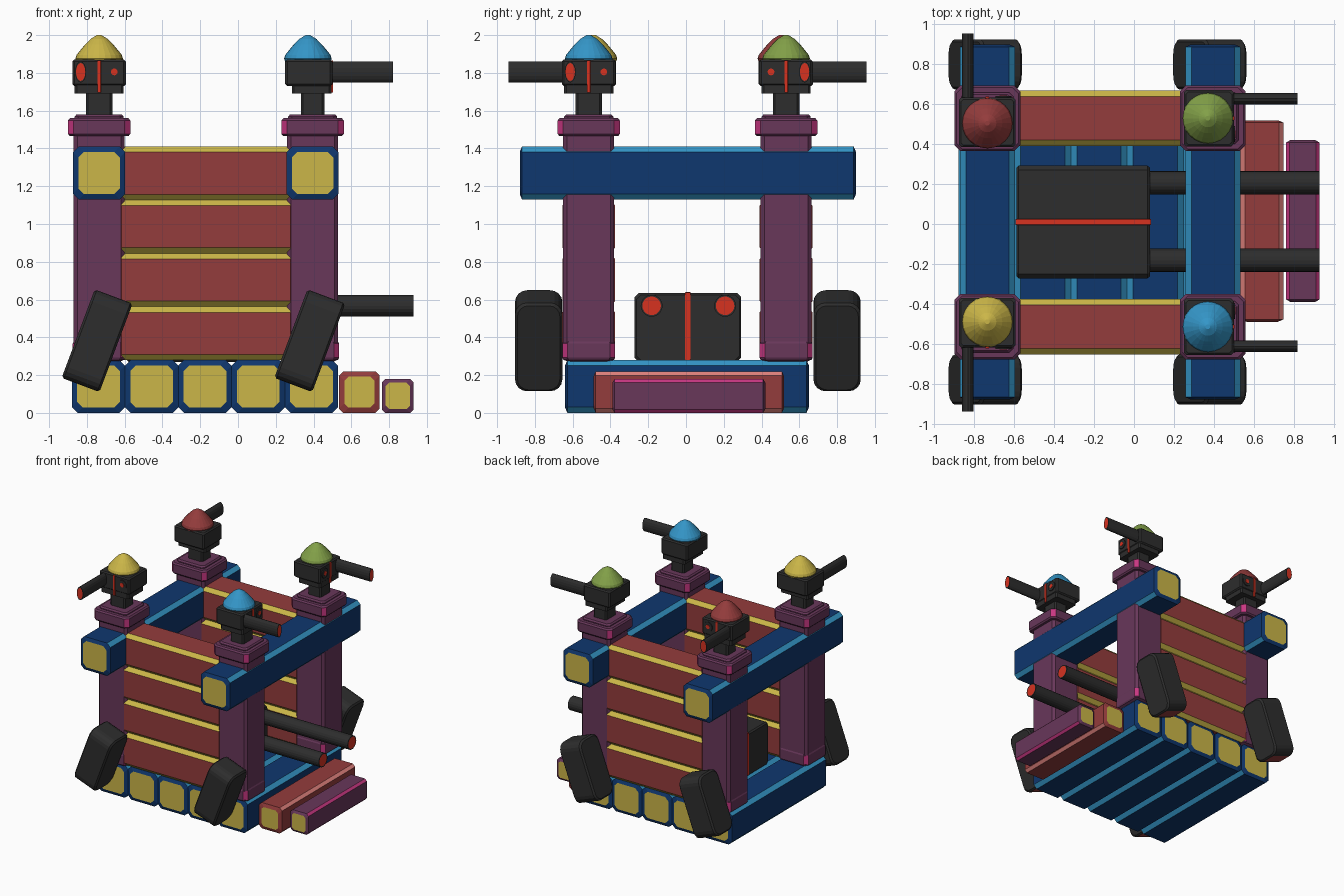
import bpy, bmesh, math
from mathutils import Vector, Matrix

if "Cube" in bpy.data.objects:
    bpy.data.objects.remove(bpy.data.objects["Cube"])


def lin(c):
    c /= 255
    return c / 12.92 if c <= 0.04045 else ((c + 0.055) / 1.055) ** 2.4


MATS = {}
for name, rgb in {"navy": (15, 55, 110), "sky blue": (52, 150, 200), "yellow": (203, 182, 72),
                  "brick red": (148, 60, 60), "plum": (104, 55, 90), "magenta": (200, 55, 130),
                  "black": (45, 45, 45), "signal red": (215, 50, 32), "green": (130, 160, 72),
                  "salmon": (225, 130, 125)}.items():
    m = bpy.data.materials.new(name)
    m.diffuse_color = (*[lin(c) for c in rgb], 1)
    m.use_nodes = True
    m.node_tree.nodes["Principled BSDF"].inputs["Base Color"].default_value = m.diffuse_color
    MATS[name] = m


def loft(name, rings, colours, rule):
    """Skin a stack of rings; rule(ring, side) picks the colour slot, ring -1/-2 are the end caps."""
    bm = bmesh.new()
    vs = [[bm.verts.new(p) for p in r] for r in rings]
    n = len(rings[0])
    for k in range(len(vs) - 1):
        for i in range(n):
            j = (i + 1) % n
            f = bm.faces.new((vs[k][i], vs[k][j], vs[k + 1][j], vs[k + 1][i]))
            f.material_index = rule(k, i)
    bm.faces.new(vs[0][::-1]).material_index = rule(-1, 0)
    bm.faces.new(vs[-1]).material_index = rule(-2, 0)
    bmesh.ops.recalc_face_normals(bm, faces=bm.faces)
    me = bpy.data.meshes.new(name)
    bm.to_mesh(me)
    bm.free()
    for c in colours:
        me.materials.append(MATS[c])
    ob = bpy.data.objects.new(name, me)
    bpy.context.collection.objects.link(ob)
    return ob


def log(name, axis, lo, hi, c, body, edge=None, cap=None, taper=0.012, inset=0.028):
    """Chamfered beam along an axis, with coloured long edges and inset end caps."""
    edge, cap = edge or body, cap or body
    lo, hi = Vector(lo), Vector(hi)
    mid, half = (lo + hi) / 2, (hi - lo) / 2
    u, v = (axis + 1) % 3, (axis + 2) % 3

    def ring(t, s):
        a, b = half[u] - s, half[v] - s
        out = []
        for p, q in ((a, b - c), (a - c, b), (c - a, b), (-a, b - c),
                     (-a, c - b), (c - a, -b), (a - c, -b), (a, c - b)):
            w = mid.copy()
            w[axis] += t
            w[u] += p
            w[v] += q
            out.append(w)
        return out
    L = half[axis]
    rings = [ring(-L, inset), ring(-L + taper, 0), ring(L - taper, 0), ring(L, inset)]
    return loft(name, rings, [body, edge, cap],
                lambda k, i: 2 if k < 0 else (1 if k == 1 and i % 2 == 0 else 0))


def tube(name, a, b, r1, r2, side, body, tip, n=16):
    """Oval barrel from a to b; the end at b has a tip-coloured bore plate."""
    a, b, side = Vector(a), Vector(b), Vector(side)

    def ring(p, s):
        return [p + side * (r1 * s * math.cos(t)) + Vector((0, 0, r2 * s * math.sin(t)))
                for t in (2 * math.pi * i / n for i in range(n))]
    return loft(name, [ring(a, 1), ring(b, 1), ring(b, 0.85)], [body, tip],
                lambda k, i: 1 if k == -2 else 0)


XS, YS = (-0.735, 0.395), (-0.515, 0.53)

# floor logs
for i in range(5):
    x = -0.88 + 0.282 * i
    log("floor_log", 1, (x, -0.64, 0), (x + 0.282, 0.65, 0.28), 0.03, "navy", "sky blue", "yellow")

# upper side beams
for x in XS:
    log("upper_beam", 1, (x - 0.138, -0.88, 1.13), (x + 0.138, 0.90, 1.41), 0.03,
        "navy", "sky blue", "yellow")

# front and back wall planks
for y in YS:
    for i in range(4):
        z = 0.28 + 0.2825 * i
        log("wall_plank", 0, (-0.63, y - 0.14, z), (0.29, y + 0.14, z + 0.2825), 0.03,
            "brick red", "yellow", "yellow")

# corner posts with feet and caps
for x in XS:
    for y in YS:
        log("corner_post", 2, (x - 0.135, y - 0.135, 0.27), (x + 0.135, y + 0.135, 1.52), 0.02, "plum")
        log("post_foot", 2, (x - 0.14, y - 0.14, 0.28), (x + 0.14, y + 0.14, 0.38), 0.028,
            "plum", "magenta", inset=0.006)
        log("post_cap", 2, (x - 0.165, y - 0.165, 1.465), (x + 0.165, y + 0.165, 1.56), 0.03,
            "plum", "magenta", inset=0.01)
        log("post_cap_top", 2, (x - 0.13, y - 0.13, 1.55), (x + 0.13, y + 0.13, 1.58), 0.02,
            "plum", inset=0.01)

# entry steps
log("lower_step", 1, (0.535, -0.49, 0), (0.75, 0.52, 0.22), 0.022, "brick red", "salmon", "yellow")
log("outer_step", 1, (0.762, -0.39, 0), (0.93, 0.42, 0.18), 0.018, "plum", "magenta", "yellow",
    inset=0.02)


# corner turrets: forward direction f, barrel offset to side s
def turret(x, y, f, s, dome):
    f, s = Vector(f), Vector(s)
    o = Vector((x, y, 0))

    def P(u, v, z):
        return o + f * u + s * v + Vector((0, 0, z))

    def block(name, u0, u1, v0, v1, z0, z1, c, col, inset=0.01, taper=0.01):
        a, b = P(u0, v0, z0), P(u1, v1, z1)
        log(name, 2, [min(p) for p in zip(a, b)], [max(p) for p in zip(a, b)], c, col,
            inset=inset, taper=taper)
    block("turret_neck", -0.062, 0.062, -0.07, 0.07, 1.57, 1.70, 0.012, "black", 0)
    block("turret_lower_head", -0.11, 0.10, -0.13, 0.13, 1.69, 1.75, 0.012, "black", 0)
    block("turret_head", -0.145, 0.105, -0.142, 0.142, 1.73, 1.87, 0.012, "black")
    block("turret_stripe", 0.09, 0.109, -0.009, 0.009, 1.695, 1.865, 0.001, "signal red", 0)
    tube("turret_barrel", P(0, 0.098, 1.805), P(0.425, 0.098, 1.805), 0.029, 0.056, s,
         "black", "signal red")
    tube("turret_sight_ring", P(0.09, -0.08, 1.805), P(0.112, -0.08, 1.805), 0.04, 0.04, s,
         "black", "black")
    tube("turret_sight_eye", P(0.09, -0.08, 1.805), P(0.115, -0.08, 1.805), 0.018, 0.018, s,
         "signal red", "signal red")
    c = P(-0.025, 0, 0)
    profile = ((0.12, 1.86), (0.126, 1.875), (0.12, 1.895), (0.1, 1.92), (0.075, 1.95),
               (0.045, 1.98), (0.012, 2.0))
    rings = [[c + Vector((r * math.cos(i * math.pi / 12), r * math.sin(i * math.pi / 12), z))
              for i in range(24)] for r, z in profile]
    loft("turret_dome", rings, [dome], lambda k, i: 0)


turret(XS[0], YS[0], (0, -1, 0), (-1, 0, 0), "yellow")
turret(XS[0], YS[1], (0, 1, 0), (-1, 0, 0), "brick red")
turret(XS[1], YS[0], (1, 0, 0), (0, -1, 0), "sky blue")
turret(XS[1], YS[1], (1, 0, 0), (0, 1, 0), "green")

# twin cannon in the middle of the floor
log("cannon_housing", 0, (-0.59, -0.272, 0.27), (0.08, 0.292, 0.635), 0.022, "black", inset=0.01)
log("cannon_stripe", 0, (-0.593, -0.005, 0.28), (0.086, 0.025, 0.639), 0.002, "signal red",
    inset=0.001)
for y in (-0.182, 0.207):
    tube("cannon_barrel", (0, y, 0.567), (0.93, y, 0.567), 0.058, 0.058, (0, 1, 0),
         "black", "signal red", 20)

# leaning side bumpers: rounded outline extruded along x, bottom face red
for x in (-0.746, 0.38):
    for y in (-0.78, 0.80):
        outline = []
        for cy, cz, a0 in ((1, 1, 0), (-1, 1, 90), (-1, -1, 180), (1, -1, 270)):
            for k in range(5):
                a = math.radians(a0 + 22.5 * k)
                outline.append((cy * 0.06 + 0.065 * math.cos(a), cz * 0.185 + 0.065 * math.sin(a)))
        M = Matrix.Translation((x, y, 0.382)) @ Matrix.Rotation(math.radians(20.5), 4, 'Y')
        rings = [[M @ Vector((t, p * s, q * (1 + (s - 1) * 0.5))) for p, q in outline]
                 for t, s in ((-0.107, 0.9), (-0.095, 1), (0.095, 1), (0.107, 0.9))]
        loft("side_bumper", rings, ["black", "brick red"],
             lambda k, i: 1 if k == 1 and i == 14 else 0)
